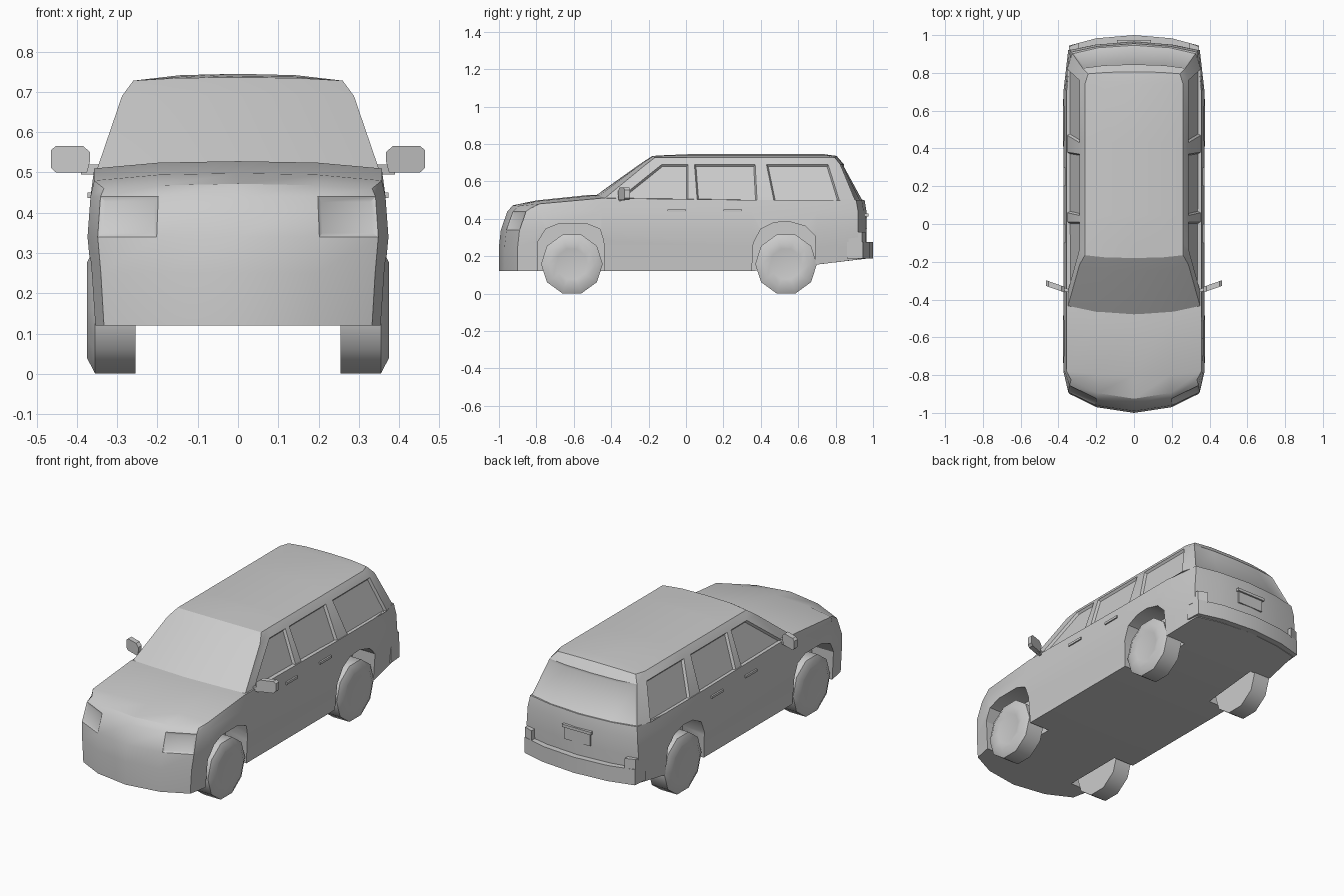
import bpy, bmesh, math

cube = bpy.data.objects.get("Cube")
if cube:
    bpy.data.objects.remove(cube, do_unlink=True)

GREY = (0.6, 0.6, 0.6, 1)
paint = bpy.data.materials.new("plain_grey")
paint.use_nodes = True
paint.diffuse_color = GREY
paint.node_tree.nodes["Principled BSDF"].inputs["Base Color"].default_value = GREY


def make_object(name, bm):
    bmesh.ops.recalc_face_normals(bm, faces=bm.faces[:])
    mesh = bpy.data.meshes.new(name)
    bm.to_mesh(mesh)
    bm.free()
    mesh.materials.append(paint)
    obj = bpy.data.objects.new(name, mesh)
    bpy.context.collection.objects.link(obj)
    return obj


def activate(obj):
    bpy.ops.object.select_all(action='DESELECT')
    obj.select_set(True)
    bpy.context.view_layer.objects.active = obj


def smooth(obj, degrees=30):
    activate(obj)
    bpy.ops.object.shade_smooth_by_angle(angle=math.radians(degrees))


def prism(name, outline, low, high, place):
    """Extrude a 2D outline; place(a, b, t) gives the position."""
    bm = bmesh.new()
    ends = [[bm.verts.new(place(a, b, t)) for a, b in outline] for t in (low, high)]
    n = len(outline)
    for ring in ends:
        bm.faces.new(ring)
    for i in range(n):
        j = (i + 1) % n
        bm.faces.new((ends[0][i], ends[0][j], ends[1][j], ends[1][i]))
    return make_object(name, bm)


def box(name, x, y, z):
    outline = [(x[0], y[0]), (x[1], y[0]), (x[1], y[1]), (x[0], y[1])]
    return prism(name, outline, *z, lambda a, b, t: (a, b, t))


def loft(name, levels, crown, insets):
    """Stack mirrored half outlines (front centre to rear centre) and cap them.
    crown holds (rise, forward bow) for each row of the top cap."""
    bm = bmesh.new()
    n = len(levels[0])
    rings = []
    for half in levels:
        full = half + [(-x, y, z) for x, y, z in half[-2:0:-1]]
        rings.append([bm.verts.new(p) for p in full])
    count = 2 * n - 2
    walls = {}
    for lev in range(len(levels) - 1):
        a, b = rings[lev], rings[lev + 1]
        for j in range(count):
            k = (j + 1) % count
            walls[lev, j] = bm.faces.new((a[j], a[k], b[k], b[j]))
    for ring, rise in ((rings[0], [(0, 0)] * n), (rings[-1], crown)):
        rows = [[ring[i % count] for i in (-2, -1, 0, 1, 2)]]
        for i in range(3, n - 3):
            left, right = ring[i], ring[count - i]
            x, y, z = left.co
            up, bow = rise[i - 3]
            middle = [bm.verts.new((x * f, y - bow * g, z + up * g))
                      for f, g in ((-.55, .8), (0, 1), (.55, .8))]
            rows.append([right] + middle + [left])
        rows.append([ring[i] for i in (n + 1, n, n - 1, n - 2, n - 3)])
        for r, s in zip(rows, rows[1:]):
            for i in range(4):
                bm.faces.new((r[i], r[i + 1], s[i + 1], s[i]))
    bmesh.ops.recalc_face_normals(bm, faces=bm.faces[:])
    for lev, segments, thick, depth in insets:
        bmesh.ops.inset_region(bm, faces=[walls[lev, s] for s in segments],
                               thickness=thick, depth=depth, use_even_offset=True)
    return make_object(name, bm)


# Lower body: one plan outline, scaled and shifted for each height
PLAN = [(0, -1), (.2, -.97), (.345, -.9), (.37, -.78), (.37, -.45),
        (.37, .35), (.37, .7), (.345, .92), (.2, .95), (0, .965)]


def level(z, scale, front=0, rear=0):
    zs = z if isinstance(z, list) else [z] * len(PLAN)
    return [(x * scale, y + (front if y < -.8 else rear if y > .8 else 0), h)
            for (x, y), h in zip(PLAN, zs)]


sill = [.12] * 6 + [.155, .182, .185, .187]
belt = [.472, .468, .46, .48, .51, .5, .5, .5, .5, .5]
body_levels = [level(sill, .965), level(.25, .987), level(.34, 1.01, .01),
               level(.44, .99, .045), level(belt, .965, .075, -.01)]
SEGS = 2 * len(PLAN) - 3
lamps = [(2, [s], .012, -.006) for s in (1, SEGS - 1)]
body = loft("body", body_levels, [(.018, .02), (.018, .06), (0, 0), (0, 0)], lamps)

# Wheel arches
front_arch = [(-.8, -.1), (-.79, .28), (-.75, .345), (-.68, .373), (-.53, .373),
              (-.46, .345), (-.44, .28), (-.43, -.1)]
rear_arch = [(.34, -.1), (.36, .27), (.4, .345), (.47, .38), (.55, .385),
             (.64, .36), (.69, .31), (.7, -.1)]
for arch in (front_arch, rear_arch):
    for side in (-1, 1):
        cutter = prism("arch_cutter", arch, .23, .5, lambda a, b, t: (side * t, a, b))
        cutter.hide_render = True
        cut = body.modifiers.new("arch", 'BOOLEAN')
        cut.operation = 'DIFFERENCE'
        cut.solver = 'EXACT'
        cut.object = cutter
        activate(body)
        bpy.ops.object.modifier_apply(modifier=cut.name)
        bpy.data.objects.remove(cutter, do_unlink=True)
smooth(body)


# Cabin with recessed side windows and rear glass
def cabin_level(front, sides, rear, x, x_rear, z, lift=0):
    half = [(0, front[0], z + lift), (x * .58, front[1], z + lift * .8)]
    half += [(x, y, z) for y in sides[:-1]] + [(x_rear, sides[-1], z)]
    return half + [(x_rear * .58, rear[1], z + lift * .8), (0, rear[0], z + lift)]


cabin_levels = [
    cabin_level((-.52, -.5), [-.45, -.37, .01, .06, .38, .47, .82, .905],
                (.95, .937), .354, .328, .497),
    cabin_level((-.25, -.242), [-.215, -.13, .01, .045, .37, .43, .76, .825],
                (.845, .84), .288, .272, .69),
    cabin_level((-.18, -.177), [-.165, -.1, .01, .045, .37, .43, .74, .795],
                (.805, .803), .26, .243, .728, .008)]
last = 2 * len(cabin_levels[0]) - 3
insets = [(0, [s], .008, -.013) for w in (3, 5, 7) for s in (w, last - w)]
insets.append((0, [9, 10, last - 10, last - 9], .012, -.006))
cabin = loft("cabin", cabin_levels, [(.012, .01)] + [(.017, 0)] * 5, insets)
smooth(cabin)

# Wheels: a ten-sided revolved profile
TYRE = [(.255, .09), (.255, .165), (.355, .165), (.375, .125), (.366, .085)]
for y, end in ((-.61, "front"), (.535, "rear")):
    for side, hand in ((1, "left"), (-1, "right")):
        bm = bmesh.new()
        rings = []
        for x, r in TYRE:
            angles = [math.tau * (i + .5) / 10 for i in range(10)]
            rings.append([bm.verts.new((side * x, y + r * math.sin(a),
                                        .158 + r * math.cos(a))) for a in angles])
        for a, b in zip(rings, rings[1:]):
            for i in range(10):
                j = (i + 1) % 10
                bm.faces.new((a[i], a[j], b[j], b[i]))
        bm.faces.new(rings[0])
        bm.faces.new(rings[-1])
        smooth(make_object(f"{end}_{hand}_wheel", bm), 45)

# Rear bumper with a step and raised ends
half = [(.35, .86), (.343, .945), (.2, .983)]
outline = half + [(0, 1)] + [(-x, y) for x, y in reversed(half)]
bumper = prism("rear_bumper", outline, .187, .275, lambda a, b, t: (a, b, t))
smooth(bumper)

# Number plate panel and tailgate handle
box("plate_panel", (-.08, .08), (.95, .968), (.345, .41))
box("tailgate_handle", (-.09, .09), (.94, .975), (.412, .428))

# Side mirrors, bumper ends and door handles
housing = [(.375, .5), (.452, .5), (.465, .512), (.465, .555), (.452, .566),
           (.385, .566), (.367, .55), (.367, .53)]
stem = [(.34, .495), (.39, .495), (.39, .52), (.34, .52)]
for side, hand in ((1, "left"), (-1, "right")):
    def swept(a, b, t):
        return (side * a, t + (a - .36) * .35, b)
    prism(f"{hand}_mirror", housing, -.365, -.335, swept)
    prism(f"{hand}_mirror_stem", stem, -.358, -.34, swept)
    cap = [(.29, .9), (.35, .87), (.343, .94), (.29, .96)]
    prism(f"{hand}_bumper_end", cap, .27, .33, lambda a, b, t: (side * a, b, t))
    for y, door in ((-.1, "front"), (.2, "rear")):
        xs = sorted((side * .36, side * .374))
        box(f"{hand}_{door}_door_handle", xs, (y, y + .1), (.437, .45))
